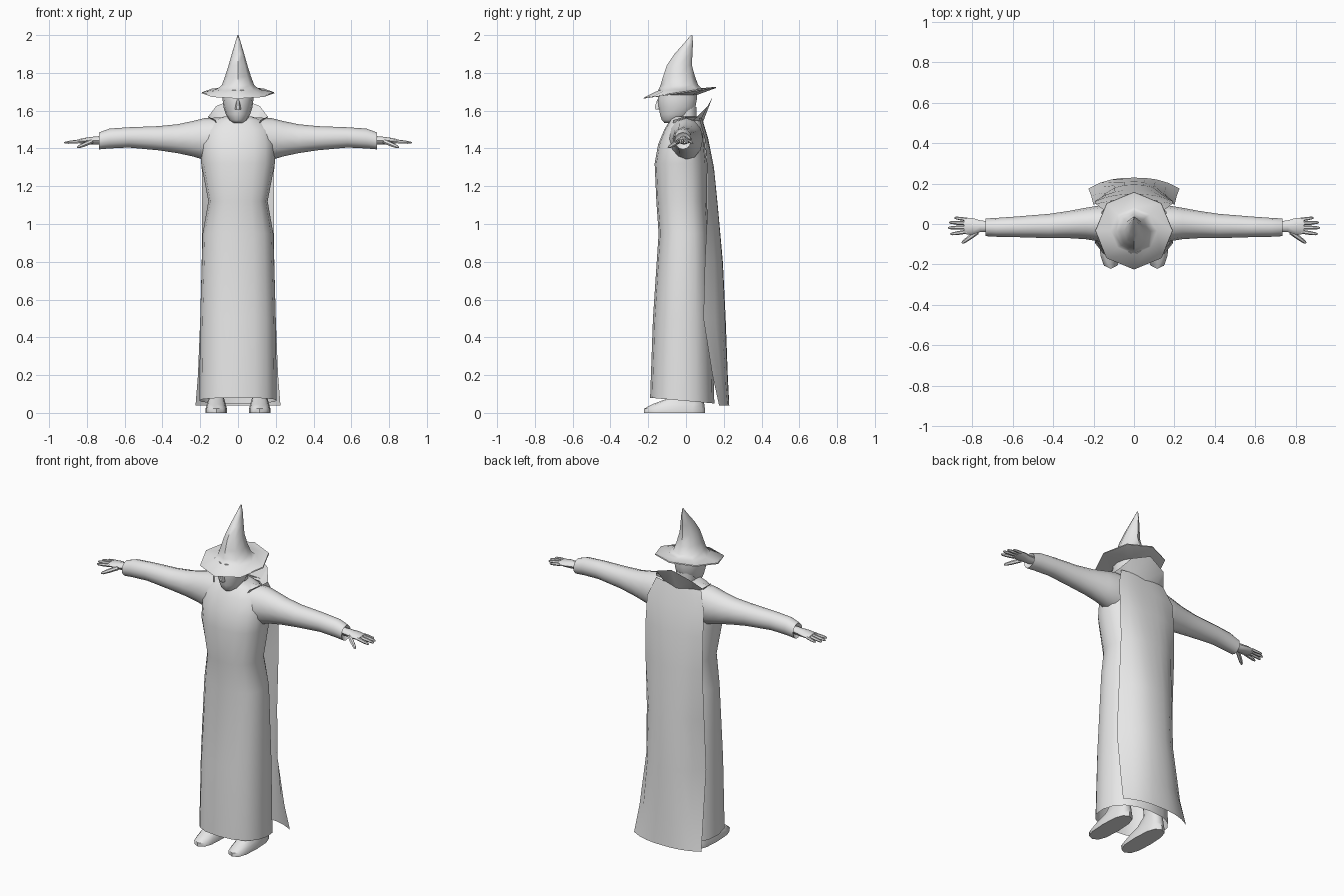
import bpy, bmesh, math
from mathutils import Vector

if "Cube" in bpy.data.objects:
    bpy.data.objects.remove(bpy.data.objects["Cube"])

grey = bpy.data.materials.new("plain grey")
grey.diffuse_color = (0.8, 0.8, 0.8, 1)
grey.use_nodes = True
grey.node_tree.nodes["Principled BSDF"].inputs["Base Color"].default_value = grey.diffuse_color


def loft(name, rows, closed=True, caps=(False, False), mirror=False, angle=50):
    """Skin a list of point rows into one smooth-shaded object."""
    bm = bmesh.new()
    vs = [[bm.verts.new(p) for p in row] for row in rows]
    n = len(rows[0])
    for a, b in zip(vs, vs[1:]):
        for i in range(n if closed else n - 1):
            j = (i + 1) % n
            bm.faces.new((a[i], a[j], b[j], b[i]))
    if caps[0]:
        bm.faces.new(vs[0][::-1])
    if caps[1]:
        bm.faces.new(vs[-1])
    if closed:
        bmesh.ops.recalc_face_normals(bm, faces=bm.faces)
    me = bpy.data.meshes.new(name)
    bm.to_mesh(me)
    bm.free()
    me.materials.append(grey)
    ob = bpy.data.objects.new(name, me)
    bpy.context.collection.objects.link(ob)
    if mirror:
        ob.modifiers.new("mirror", 'MIRROR')
    bpy.ops.object.select_all(action='DESELECT')
    ob.select_set(True)
    bpy.context.view_layer.objects.active = ob
    bpy.ops.object.shade_smooth_by_angle(angle=math.radians(angle))
    return ob


def ring_z(z, rx, yf, yb, n=16, cx=0, tilt=0, power=1.0):
    """Horizontal oval between front yf and back yb; tilt lowers the back."""
    pts = []
    for i in range(n):
        a = 2 * math.pi * i / n
        c, s = math.cos(a), math.sin(a)
        c = math.copysign(abs(c) ** power, c)
        s = math.copysign(abs(s) ** power, s)
        pts.append((cx + rx * c, (yf + yb) / 2 + (yb - yf) / 2 * s, z - tilt * s))
    return pts


def ring_x(x, y0, y1, z0, z1, n=12):
    """Upright oval facing along x."""
    return [(x, (y0 + y1) / 2 + (y1 - y0) / 2 * math.cos(2 * math.pi * i / n),
             (z0 + z1) / 2 + (z1 - z0) / 2 * math.sin(2 * math.pi * i / n)) for i in range(n)]


# Robe, open at the hem
body = [(.065, .205, -.19, .15), (.5, .20, -.175, .14), (.95, .187, -.145, .12),
        (1.12, .157, -.157, .11), (1.32, .195, -.166, .11), (1.42, .195, -.148, .10),
        (1.50, .18, -.115, .095), (1.55, .13, -.085, .08), (1.57, .07, -.07, .06)]
loft("robe", [ring_z(*r, tilt=.015 if k == 0 else 0, power=.85) for k, r in enumerate(body)],
     caps=(False, True))

# Sleeves
arm = [(.08, -.10, .09, 1.33, 1.565), (.18, -.085, .09, 1.34, 1.56), (.24, -.075, .08, 1.358, 1.545),
       (.32, -.07, .065, 1.375, 1.528), (.42, -.07, .05, 1.39, 1.518), (.58, -.065, .037, 1.405, 1.512),
       (.68, -.063, .03, 1.40, 1.505), (.735, -.06, .027, 1.395, 1.485), (.72, -.045, .015, 1.41, 1.47)]
loft("sleeves", [ring_x(*r) for r in arm], caps=(True, True), mirror=True)

# Hands: palm, four fingers and thumb
palm = [(.71, -.037, .012, 1.422, 1.467), (.76, -.04, .018, 1.42, 1.463),
        (.80, -.052, .03, 1.424, 1.458), (.84, -.05, .03, 1.427, 1.45)]
loft("palms", [ring_x(*r, n=8) for r in palm], caps=(True, True), mirror=True)


def finger(name, a, b, r):
    a, b = Vector(a), Vector(b)
    d = (b - a).normalized()
    s = d.cross(Vector((0, 0, 1))).normalized()
    u = s.cross(d)
    rows = []
    for t, k in ((0, 1), (.55, .95), (.9, .7), (1, .35)):
        rows.append([tuple(a.lerp(b, t) + (s * math.cos(i * math.pi / 3) +
                                           u * math.sin(i * math.pi / 3)) * r * k) for i in range(6)])
    loft(name, rows, caps=(True, True), mirror=True)


finger("little_fingers", (.825, .022, 1.438), (.888, .031, 1.43), .009)
finger("ring_fingers", (.83, .003, 1.44), (.913, .008, 1.43), .010)
finger("middle_fingers", (.83, -.017, 1.44), (.92, -.019, 1.43), .010)
finger("index_fingers", (.825, -.038, 1.438), (.908, -.05, 1.43), .010)
finger("thumbs", (.775, -.04, 1.437), (.85, -.094, 1.405), .012)

# Neck and head
loft("neck", [ring_z(1.50, .055, -.06, .055, 12), ring_z(1.62, .055, -.065, .055, 12)],
     caps=(True, True))
skull = [(1.535, .025, -.115, -.05), (1.55, .048, -.13, -.01), (1.58, .064, -.14, .035),
         (1.62, .077, -.147, .053), (1.66, .082, -.152, .06), (1.71, .08, -.145, .062)]
loft("head", [ring_z(*r, n=14) for r in skull], caps=(True, True))
loft("nose", [ring_z(1.605, .016, -.163, -.13, 6), ring_z(1.62, .014, -.168, -.13, 6),
              ring_z(1.66, .007, -.154, -.13, 6)], caps=(True, True))


# Hat: eight-sided brim flowing into a bent cone
def brim_ring(r, lift, drop):
    rows = []
    for i in range(8):
        a = math.pi * i / 4
        s = math.sin(a)
        rows.append((r * math.cos(a), -.033 + r * s, drop + lift * s))
    return rows


cone = [(1.735, .086, -.135, .065), (1.78, .069, -.122, .048), (1.84, .05, -.102, .031),
        (1.90, .033, -.061, .034), (1.96, .015, -.008, .037), (2.0, .003, .026, .033)]
hat = [brim_ring(.088, 0, 1.682), brim_ring(.192, .028, 1.692), brim_ring(.19, .028, 1.698),
       brim_ring(.115, .006, 1.712)]
hat += [ring_z(*r, n=8) for r in cone]
loft("hat", hat, caps=(True, True))

# Cape: a sheet curving round the back
cape = [(1.56, .15, .085, .07), (1.45, .19, .118, .10), (1.3, .192, .148, .112),
        (1.1, .19, .168, .115), (.8, .192, .195, .10), (.5, .2, .21, .092),
        (.2, .212, .221, .14), (.04, .225, .229, .175)]
ts = [k / 4 for k in range(-4, 5)]
loft("cape", [[(-w * t, yc - (yc - ye) * abs(t) ** 2.6, z) for t in ts] for z, w, yc, ye in cape],
     closed=False)

# Standing collar: base row and flared top row, one half reflected to the other
base = [(.11, -.07, 1.53), (.135, -.02, 1.545), (.13, .04, 1.55), (.09, .075, 1.545), (0, .09, 1.54)]
top = [(.12, -.065, 1.55), (.155, -.01, 1.568), (.16, .06, 1.565), (.115, .115, 1.625), (0, .14, 1.67)]


def both(half):
    return half + [(-x, y, z) for x, y, z in reversed(half[:-1])]


loft("collar", [both(base), both(top)], closed=False)

# Boots with legs rising inside the robe
boot = [(0, .056, -.222, .10), (.022, .057, -.222, .10), (.045, .05, -.18, .097),
        (.075, .042, -.10, .092), (.12, .042, -.03, .085), (.35, .05, -.045, .08)]
loft("boots", [ring_z(*r, n=12, cx=.115, power=.75) for r in boot], caps=(True, True), mirror=True)
